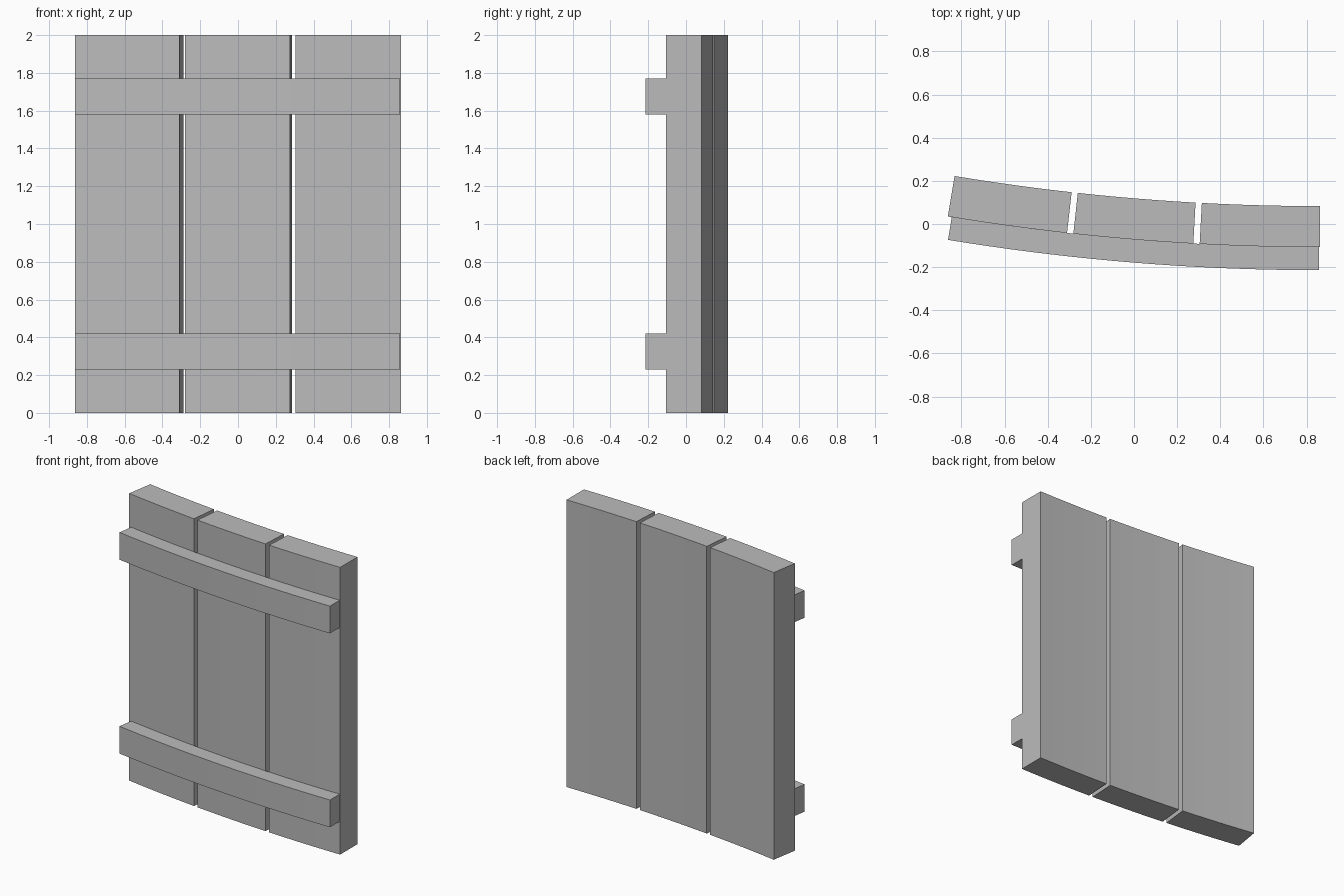
import bpy, bmesh, math

if "Cube" in bpy.data.objects:
    bpy.data.objects.remove(bpy.data.objects["Cube"])

# All parts are sweeps around one far-off vertical axis
CX, CY = 0.862, 10.443
R_BACK, R_FACE, R_RAIL = 10.36, 10.55, 10.657

grey = bpy.data.materials.new("plain_grey")
grey.diffuse_color = (0.5, 0.5, 0.5, 1)
grey.use_nodes = True
grey.node_tree.nodes["Principled BSDF"].inputs["Base Color"].default_value = grey.diffuse_color


def curved_block(name, r_in, r_out, a0, a1, z0, z1, steps):
    """Curved slab between two radii, angles in degrees from the right end."""
    bm = bmesh.new()
    rings = []
    for i in range(steps + 1):
        a = math.radians(a0 + (a1 - a0) * i / steps)
        s, c = math.sin(a), math.cos(a)
        rings.append([bm.verts.new((CX - r * s, CY - r * c, z))
                      for r, z in ((r_in, z0), (r_out, z0), (r_out, z1), (r_in, z1))])
    for p, q in zip(rings, rings[1:]):
        for k in range(4):
            j = (k + 1) % 4
            bm.faces.new((p[k], p[j], q[j], q[k]))
    bm.faces.new(rings[0])
    bm.faces.new(rings[-1])
    bmesh.ops.recalc_face_normals(bm, faces=bm.faces)
    mesh = bpy.data.meshes.new(name)
    bm.to_mesh(mesh)
    bm.free()
    mesh.materials.append(grey)
    obj = bpy.data.objects.new(name, mesh)
    bpy.context.collection.objects.link(obj)
    return obj


# Three upright planks with narrow gaps
WIDTH, GAP = 3.03, 0.16
for i, side in enumerate(("right", "middle", "left")):
    start = i * (WIDTH + GAP)
    curved_block("plank_" + side, R_BACK, R_FACE, start, start + WIDTH, 0, 2, 6)

# Two horizontal rails across the front
for name, z in (("lower_rail", 0.23), ("upper_rail", 1.58)):
    curved_block(name, R_FACE, R_RAIL, 0.02, 9.31, z, z + 0.19, 18)
